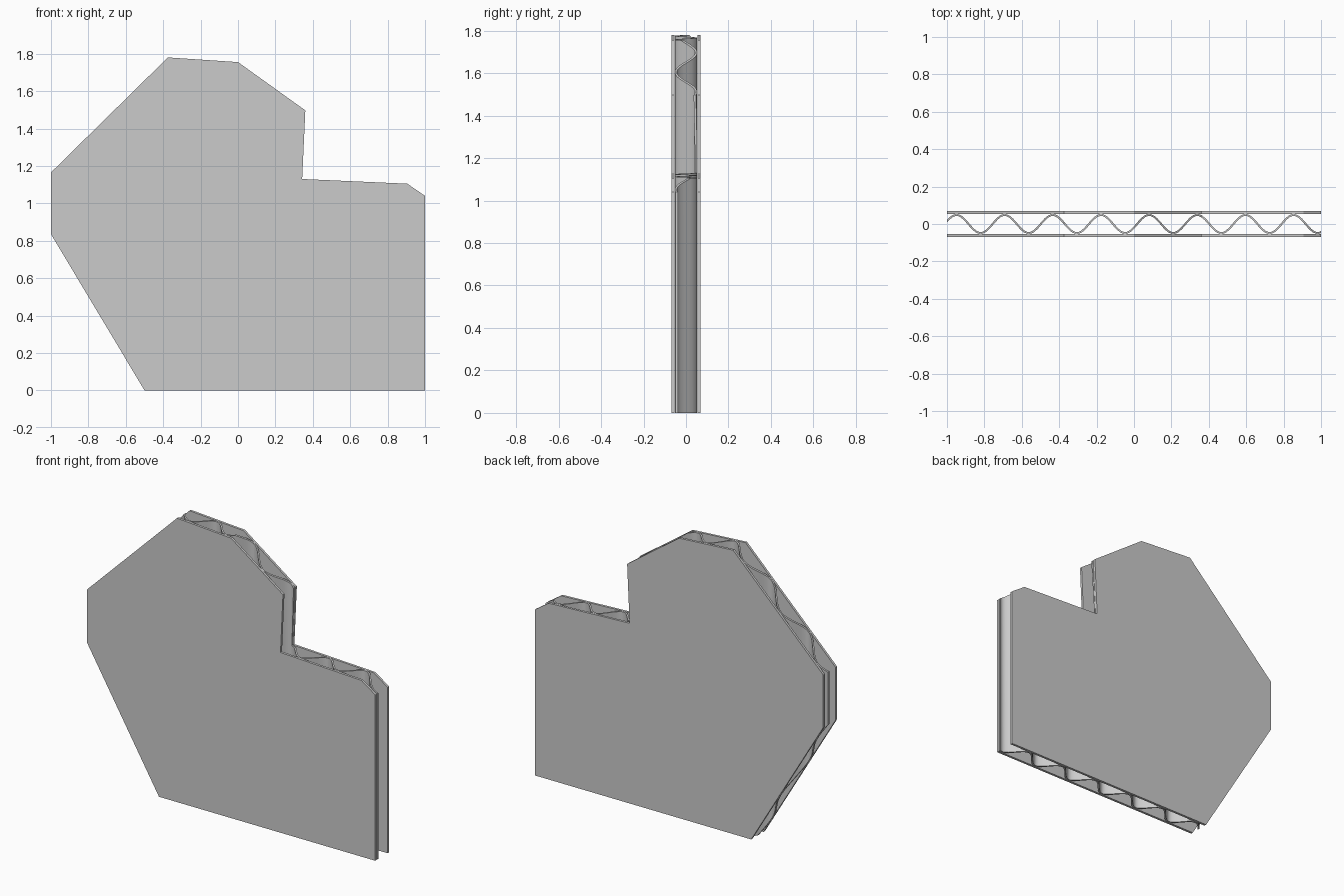
import bpy, bmesh, math

if "Cube" in bpy.data.objects:
    bpy.data.objects.remove(bpy.data.objects["Cube"])

# Torn-board outline in x, z
OUTLINE = [(-0.5, 0), (1, 0), (1, 1.04), (0.905, 1.105), (0.343, 1.13),
           (0.36, 1.497), (0, 1.755), (-0.375, 1.78), (-1, 1.165), (-1, 0.835)]
HALF = 0.069        # half of the board thickness
LINER = 0.015       # liner sheet thickness
PERIOD = 0.2575     # flute wavelength
PEAK = 0.081        # x of one flute crest
SHEET = 0.010       # flute paper thickness
AMP = HALF - LINER - SHEET / 2 - 0.0005
STEPS = 16


def prism(name, points, direction):
    """Extrude a closed planar loop of 3D points along a direction."""
    bm = bmesh.new()
    face = bm.faces.new([bm.verts.new(p) for p in points])
    ext = bmesh.ops.extrude_face_region(bm, geom=[face])
    verts = [v for v in ext["geom"] if isinstance(v, bmesh.types.BMVert)]
    bmesh.ops.translate(bm, verts=verts, vec=direction)
    bmesh.ops.recalc_face_normals(bm, faces=bm.faces)
    mesh = bpy.data.meshes.new(name)
    bm.to_mesh(mesh)
    bm.free()
    obj = bpy.data.objects.new(name, mesh)
    bpy.context.collection.objects.link(obj)
    return obj


def slab(name, y0, y1):
    return prism(name, [(x, y0, z) for x, z in OUTLINE], (0, y1 - y0, 0))


# Flat outer liners
slab("front_liner", -HALF, -HALF + LINER)
slab("back_liner", HALF - LINER, HALF)

# Corrugated core: offset sine profile, extruded upward
upper, lower = [], []
count = math.ceil(2.2 / PERIOD * STEPS)
for i in range(count + 1):
    x = -1.1 + i * PERIOD / STEPS
    a = 2 * math.pi * (x - PEAK) / PERIOD
    y, slope = AMP * math.cos(a), -AMP * 2 * math.pi / PERIOD * math.sin(a)
    k = SHEET / 2 / math.hypot(1, slope)
    upper.append((x - slope * k, y + k, -0.1))
    lower.append((x + slope * k, y - k, -0.1))
core = prism("corrugated_core", upper + lower[::-1], (0, 0, 2))

# Trim the core to the outline
cutter = slab("core_cutter", -0.2, 0.2)
cutter.hide_render = True
mod = core.modifiers.new("trim", "BOOLEAN")
mod.operation = "INTERSECT"
mod.solver = "EXACT"
mod.object = cutter
bpy.context.view_layer.objects.active = core
core.select_set(True)
bpy.ops.object.modifier_apply(modifier=mod.name)
bpy.data.objects.remove(cutter)
bpy.ops.object.shade_smooth_by_angle(angle=math.radians(40))
